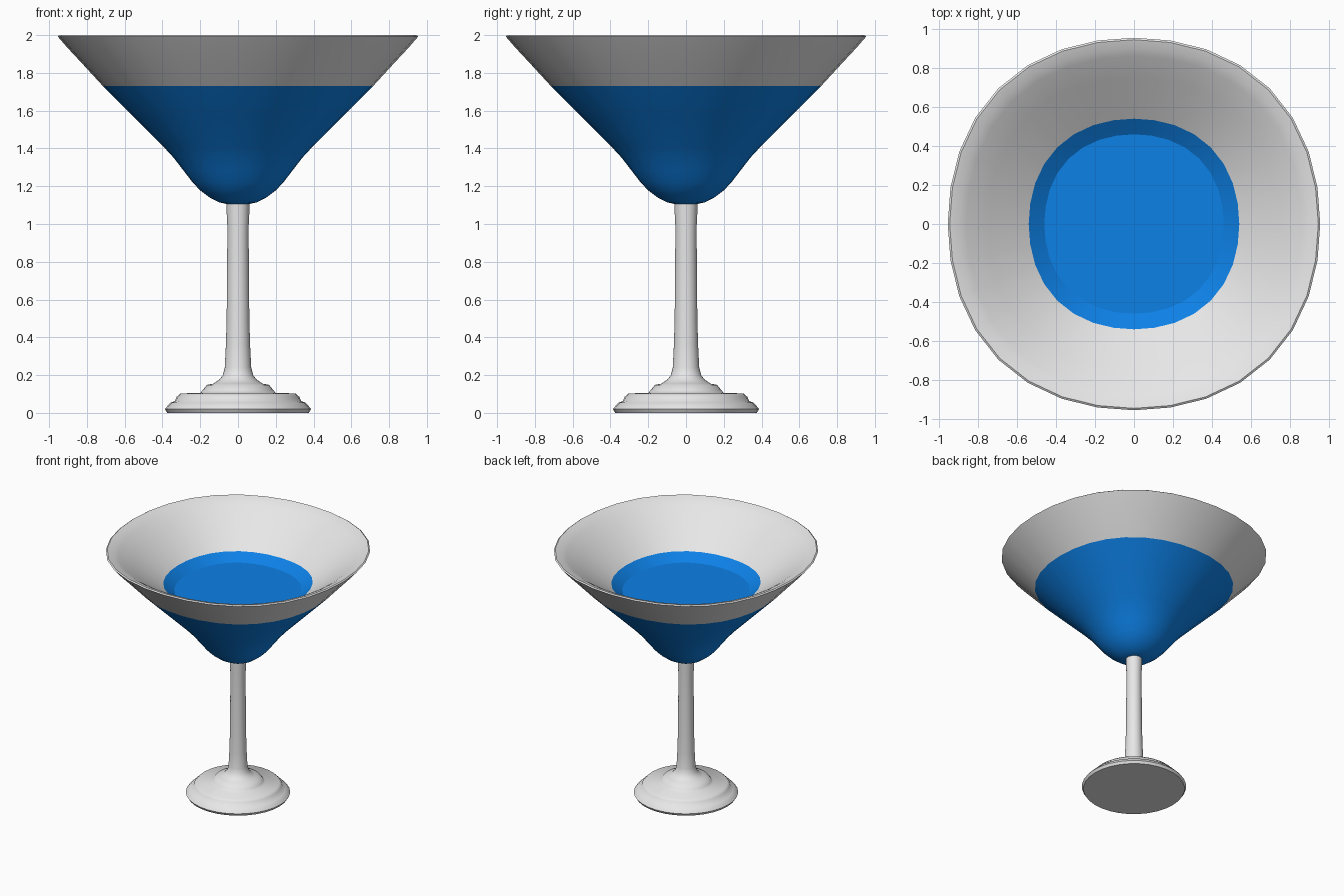
import bpy
import bmesh
import math

if "Cube" in bpy.data.objects:
    bpy.data.objects.remove(bpy.data.objects["Cube"])

SIDES = 32


def material(name, rgb):
    m = bpy.data.materials.new(name)
    m.diffuse_color = (*rgb, 1.0)
    m.use_nodes = True
    m.node_tree.nodes["Principled BSDF"].inputs["Base Color"].default_value = m.diffuse_color
    return m


glass = material("pale_glass", (0.8, 0.8, 0.8))
blue = material("blue_drink", (0.004, 0.22, 0.8))


def lathe(name, profile, square=0.0, cap_start=False, cap_end=False, blue_below=None):
    """Spin (radius, z) points; square pushes the diagonals out slightly."""
    bm = bmesh.new()
    rings = []
    for r, z in profile:
        ring = []
        for i in range(SIDES):
            a = 2 * math.pi * i / SIDES
            k = r * (1 + square * math.sin(2 * a) ** 2)
            ring.append(bm.verts.new((k * math.cos(a), k * math.sin(a), z)))
        rings.append(ring)
    for lo, hi in zip(rings, rings[1:]):
        for i in range(SIDES):
            j = (i + 1) % SIDES
            bm.faces.new((lo[i], lo[j], hi[j], hi[i]))
    if cap_start:
        bm.faces.new(rings[0][::-1])
    if cap_end:
        bm.faces.new(rings[-1])
    # colour by height
    if blue_below is not None:
        for f in bm.faces:
            f.material_index = int(f.calc_center_median().z < blue_below)
    mesh = bpy.data.meshes.new(name)
    bm.to_mesh(mesh)
    bm.free()
    ob = bpy.data.objects.new(name, mesh)
    bpy.context.collection.objects.link(ob)
    mesh.materials.append(glass)
    mesh.materials.append(blue)
    bpy.ops.object.select_all(action='DESELECT')
    ob.select_set(True)
    bpy.context.view_layer.objects.active = ob
    bpy.ops.object.shade_smooth_by_angle(angle=math.radians(50))
    return ob


# Bowl: outside from the bottom up, over the lip, down inside to the drink
lathe("bowl", [
    (0.055, 1.105), (0.10, 1.115), (0.15, 1.14), (0.20, 1.178), (0.24, 1.22),
    (0.29, 1.285), (0.34, 1.35), (0.40, 1.415), (0.55, 1.565), (0.715, 1.73),
    (0.83, 1.855), (0.90, 1.93), (0.955, 1.993), (0.945, 2.0),
    (0.90, 1.985), (0.86, 1.962), (0.75, 1.885), (0.54, 1.73), (0.46, 1.675),
], square=0.03, cap_start=True, blue_below=1.73)

# Flat top of the drink
lathe("drink_surface", [(0.40, 1.60), (0.46, 1.675)], square=0.03,
      cap_end=True, blue_below=1.73)

# Stem with stepped foot
lathe("stem_and_foot", [
    (0.375, 0.0), (0.387, 0.02), (0.375, 0.035), (0.355, 0.055), (0.335, 0.062),
    (0.325, 0.085), (0.305, 0.103), (0.20, 0.106), (0.187, 0.12), (0.165, 0.148),
    (0.13, 0.155), (0.10, 0.175), (0.08, 0.20), (0.07, 0.24), (0.064, 0.36),
    (0.06, 0.5), (0.056, 0.98), (0.06, 1.06), (0.061, 1.11),
], cap_start=True, cap_end=True)
